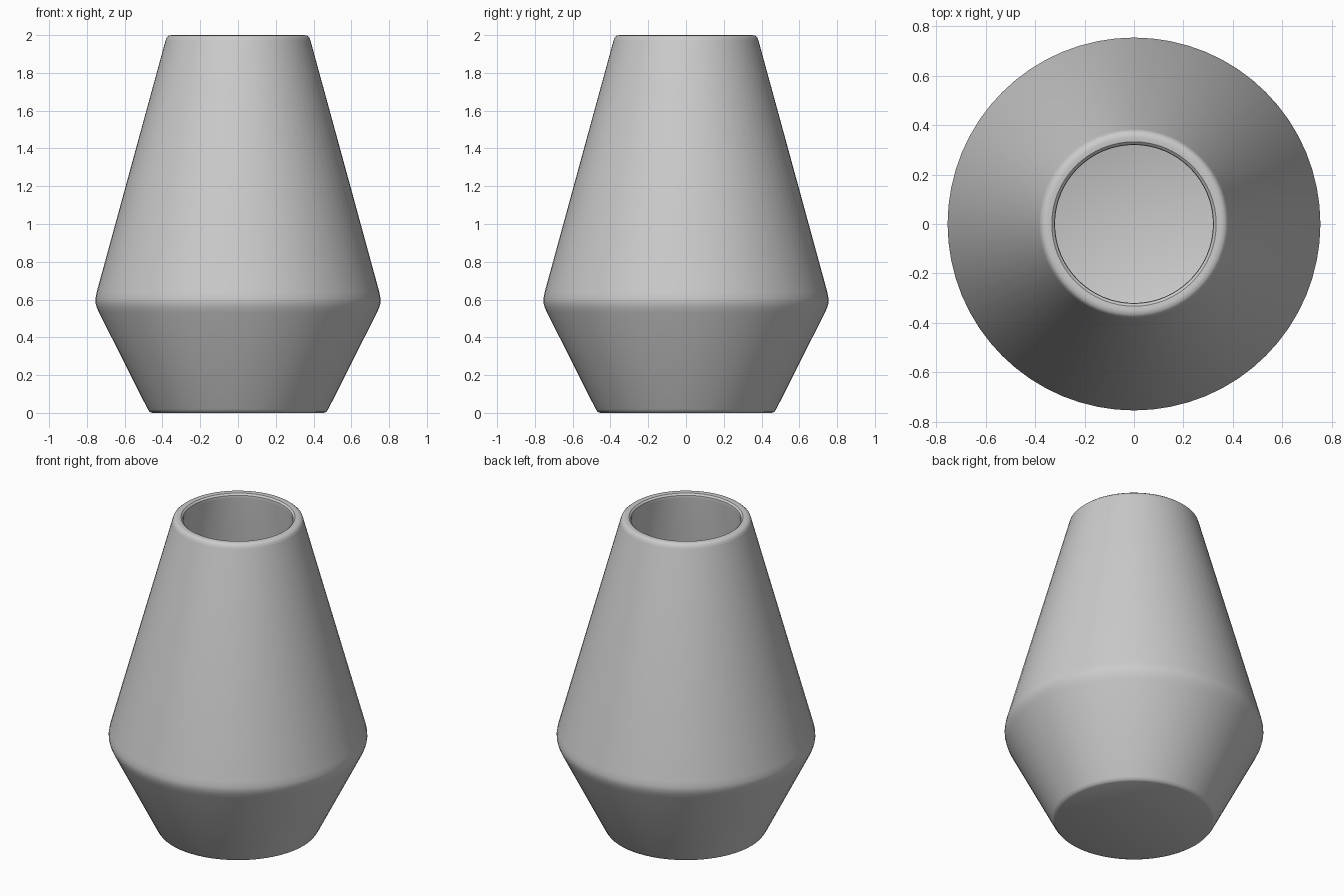
import bpy, bmesh, math

if "Cube" in bpy.data.objects:
    bpy.data.objects.remove(bpy.data.objects["Cube"])

SEGMENTS = 64

# Closed vase section (radius, height): base, outer wall, rounded rim, inner wall, floor
profile = [
    (0.0, 0.0), (0.455, 0.0), (0.468, 0.006), (0.478, 0.02),
    (0.735, 0.53), (0.748, 0.558), (0.755, 0.585), (0.755, 0.605), (0.748, 0.64),
    (0.384, 1.97), (0.378, 1.988), (0.366, 1.998), (0.35, 2.0),
    (0.333, 1.998), (0.322, 1.988), (0.32, 1.97),
    (0.69, 0.63), (0.695, 0.595), (0.685, 0.56),
    (0.44, 0.07), (0.425, 0.06), (0.0, 0.06),
]

# Spin the section into a solid of revolution
bm = bmesh.new()
verts = [bm.verts.new((r, 0, z)) for r, z in profile]
edges = [bm.edges.new(pair) for pair in zip(verts, verts[1:])]
bmesh.ops.spin(bm, geom=verts + edges, cent=(0, 0, 0), axis=(0, 0, 1),
               angle=math.tau, steps=SEGMENTS, use_merge=True)
bmesh.ops.remove_doubles(bm, verts=bm.verts, dist=1e-4)
bmesh.ops.recalc_face_normals(bm, faces=bm.faces)
mesh = bpy.data.meshes.new("vase")
bm.to_mesh(mesh)
bm.free()

vase = bpy.data.objects.new("vase", mesh)
bpy.context.collection.objects.link(vase)

# Plain grey ceramic
grey = bpy.data.materials.new("grey ceramic")
grey.diffuse_color = (0.6, 0.6, 0.6, 1)
grey.use_nodes = True
grey.node_tree.nodes["Principled BSDF"].inputs["Base Color"].default_value = grey.diffuse_color
mesh.materials.append(grey)

# Smooth walls, crisp base and floor edges
bpy.context.view_layer.objects.active = vase
vase.select_set(True)
bpy.ops.object.shade_smooth_by_angle(angle=math.radians(35))
